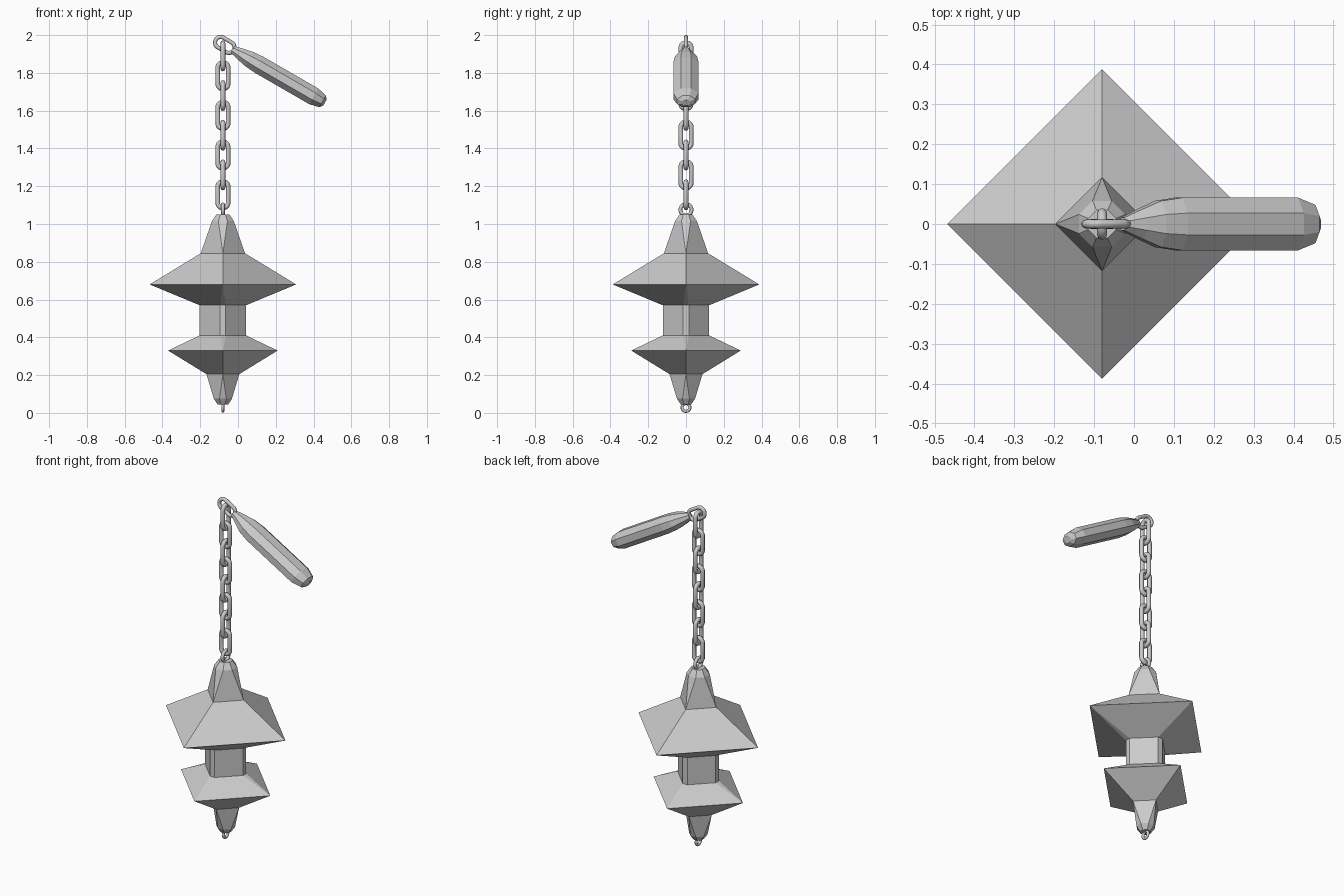
import bpy, bmesh
from math import sin, cos, pi, radians
from mathutils import Vector

if "Cube" in bpy.data.objects:
    bpy.data.objects.remove(bpy.data.objects["Cube"])

AX = -0.08  # vertical axis of chain and weight
X, Y, Z = Vector((1, 0, 0)), Vector((0, 1, 0)), Vector((0, 0, 1))


def skin(name, rings, closed=False, smooth=False):
    """Bridge equal-length point rings; loop them round or cap the ends."""
    bm = bmesh.new()
    rows = [[bm.verts.new(p) for p in ring] for ring in rings]
    n, m = len(rows), len(rows[0])
    for i in range(n if closed else n - 1):
        a, b = rows[i], rows[(i + 1) % n]
        for j in range(m):
            k = (j + 1) % m
            bm.faces.new((a[j], a[k], b[k], b[j]))
    if not closed:
        bm.faces.new(rows[0][::-1])
        bm.faces.new(rows[-1])
    bmesh.ops.remove_doubles(bm, verts=bm.verts, dist=1e-5)
    bmesh.ops.recalc_face_normals(bm, faces=bm.faces)
    mesh = bpy.data.meshes.new(name)
    bm.to_mesh(mesh)
    bm.free()
    ob = bpy.data.objects.new(name, mesh)
    bpy.context.collection.objects.link(ob)
    if smooth:
        bpy.ops.object.select_all(action='DESELECT')
        ob.select_set(True)
        bpy.context.view_layer.objects.active = ob
        bpy.ops.object.shade_smooth_by_angle(angle=radians(50))
    return ob


def link(name, centre, u, v, half_len, half_wid, wire, steps=16, sides=8):
    """Stadium-shaped wire loop, long along u and wide along v."""
    w = u.cross(v)
    straight = half_len - half_wid
    rings = []
    for i in range(steps):
        t = 2 * pi * (i + 0.5) / steps
        out = u * cos(t) + v * sin(t)
        p = centre + out * half_wid + u * (straight if cos(t) > 0 else -straight)
        rings.append([p + (out * cos(a) + w * sin(a)) * wire
                      for a in (2 * pi * j / sides for j in range(sides))])
    return skin(name, rings, closed=True, smooth=True)


def diamond(z, r, c):
    """Square turned onto its corner, corners cut to half-width c."""
    pts = []
    for k in range(4):
        ca, sa = round(cos(k * pi / 2)), round(sin(k * pi / 2))
        for s in (-c, c):
            pts.append((AX + r * ca - s * sa, r * sa + s * ca, z))
    return pts


# Weight: two square flared tiers, neck and tapered ends (z, radius, corner cut)
profile = [(0.045, 0.028, 0.011), (0.075, 0.048, 0.018), (0.205, 0.087, 0),
           (0.33, 0.29, 0), (0.41, 0.123, 0.015), (0.57, 0.123, 0.015),
           (0.68, 0.388, 0), (0.845, 0.117, 0), (1.015, 0.058, 0.024),
           (1.05, 0.035, 0.014)]
skin("weight", [diamond(*p) for p in profile])

# Small eyes at the bottom and top of the weight
link("bottom_eye", Vector((AX, 0, 0.029)), Z, Y, 0.021, 0.021, 0.008)
link("top_eye", Vector((AX, 0, 1.075)), Z, Y, 0.03, 0.03, 0.01)

# Chain of alternating links
for i in range(8):
    link(f"chain_link_{i + 1}", Vector((AX, 0, 1.155 + 0.105 * i)), Z,
         Y if i % 2 else X, 0.07, 0.028, 0.0125)

# Handle ring and eight-sided grip, sloping down by 30 degrees
D = Vector((cos(radians(30)), 0, -sin(radians(30))))
N = Vector((sin(radians(30)), 0, cos(radians(30))))
O = Vector((-0.07, 0, 1.948))
link("handle_ring", O, D, N, 0.055, 0.03, 0.011)

grip = [(0.048, 0.016, 0.02), (0.1, 0.038, 0.033), (0.15, 0.058, 0.043),
        (0.21, 0.066, 0.048), (0.545, 0.066, 0.048), (0.598, 0.048, 0.035),
        (0.612, 0.022, 0.018)]
k = 1 / cos(pi / 8)
skin("handle", [[O + D * s + (Y * (ry * cos(a)) + N * (rn * sin(a))) * k
                 for a in (pi / 8 + pi / 4 * j for j in range(8))]
                for s, ry, rn in grip])
